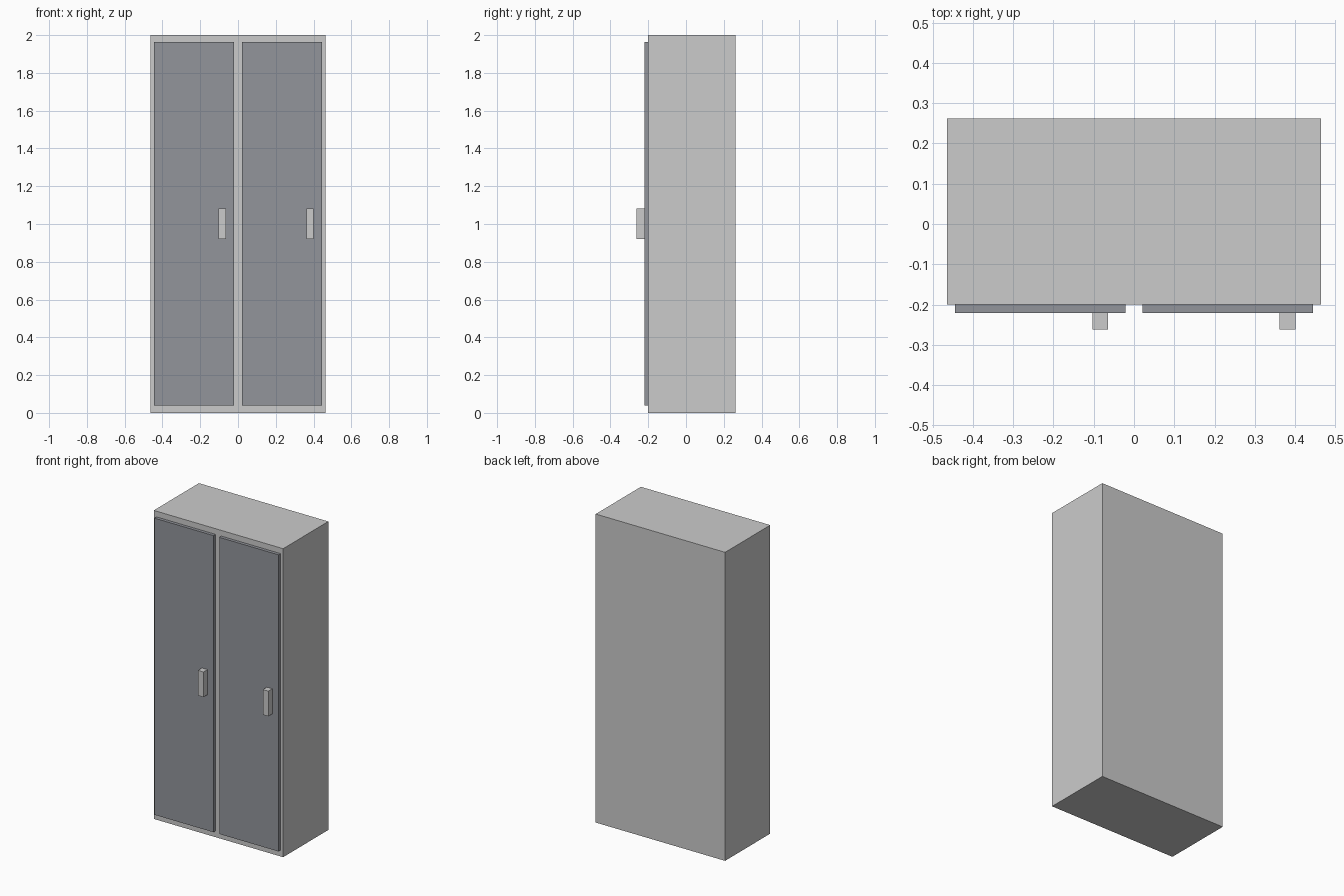
import bpy

if "Cube" in bpy.data.objects:
    bpy.data.objects.remove(bpy.data.objects["Cube"])

# Materials
door_mat = bpy.data.materials.new("dark_metal")
door_mat.diffuse_color = (0.29, 0.30, 0.33, 1)
door_mat.use_nodes = True
door_mat.node_tree.nodes["Principled BSDF"].inputs["Base Color"].default_value = door_mat.diffuse_color


def box(name, x, y, z, mat=None):
    """Axis-aligned box from (min, max) pairs."""
    spans = (x, y, z)
    bpy.ops.mesh.primitive_cube_add(size=1, location=[(a + b) / 2 for a, b in spans])
    ob = bpy.context.object
    ob.name = name
    ob.scale = [b - a for a, b in spans]
    bpy.ops.object.transform_apply(location=False, rotation=False, scale=True)
    if mat:
        ob.data.materials.append(mat)
    return ob


# Cabinet body
box("cabinet_body", (-0.464, 0.464), (-0.2, 0.262), (0, 2))

# Two identical doors, each with a pull handle near its right edge
for side, cx in (("left", -0.2325), ("right", 0.2325)):
    box(side + "_door", (cx - 0.212, cx + 0.212), (-0.221, -0.2), (0.04, 1.963), door_mat)
    box(side + "_handle", (cx + 0.129, cx + 0.168), (-0.262, -0.221), (0.92, 1.083))
